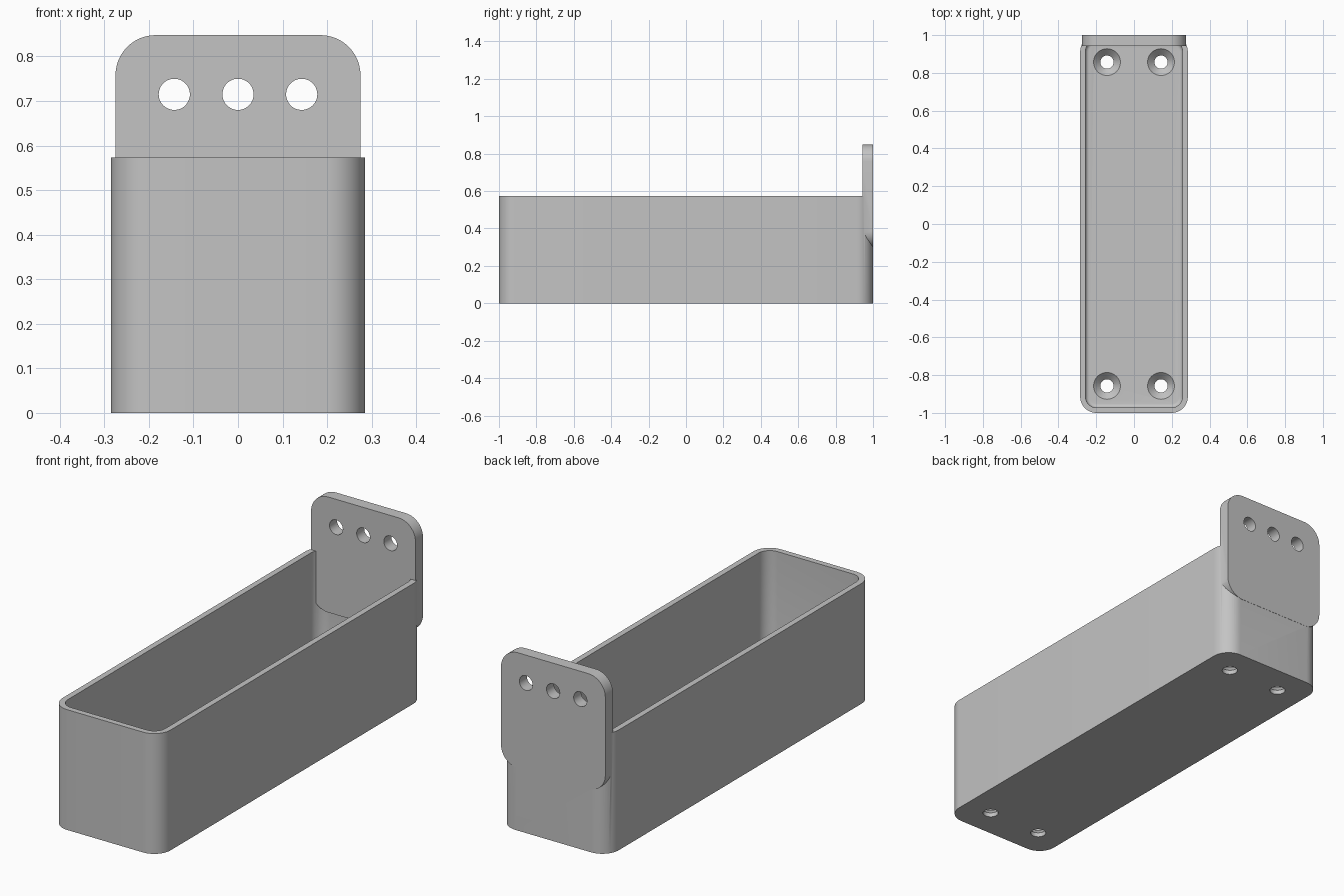
import bpy, bmesh, math
from mathutils import Matrix, Vector

cube = bpy.data.objects.get("Cube")
if cube:
    bpy.data.objects.remove(cube, do_unlink=True)

GREY = (0.55, 0.55, 0.55, 1)
mat = bpy.data.materials.new("plain grey")
mat.use_nodes = True
mat.diffuse_color = GREY
mat.node_tree.nodes["Principled BSDF"].inputs["Base Color"].default_value = GREY


def make_object(name, bm):
    bmesh.ops.recalc_face_normals(bm, faces=bm.faces)
    mesh = bpy.data.meshes.new(name)
    bm.to_mesh(mesh)
    bm.free()
    mesh.materials.append(mat)
    ob = bpy.data.objects.new(name, mesh)
    bpy.context.collection.objects.link(ob)
    return ob


def rounded_prism(name, size, centre, radius, axis, floor_fillet=0):
    """Block with the four edges along one axis rounded."""
    bm = bmesh.new()
    bmesh.ops.create_cube(bm, size=1)
    bmesh.ops.scale(bm, vec=size, verts=bm.verts)
    edges = [e for e in bm.edges
             if abs((e.verts[0].co - e.verts[1].co)[axis]) > 0.01]
    bmesh.ops.bevel(bm, geom=edges, offset=radius, segments=12,
                    profile=0.5, affect='EDGES')
    if floor_fillet:
        low = [e for e in bm.edges
               if all(v.co.z < -size[2] / 2 + 0.001 for v in e.verts)]
        bmesh.ops.bevel(bm, geom=low, offset=floor_fillet, segments=5,
                        profile=0.5, affect='EDGES')
    bmesh.ops.translate(bm, vec=centre, verts=bm.verts)
    return make_object(name, bm)


def cone_cutter(name, r1, r2, depth, centre, turn=0):
    bm = bmesh.new()
    bmesh.ops.create_cone(bm, cap_ends=True, segments=48, radius1=r1,
                          radius2=r2, depth=depth,
                          matrix=Matrix.Translation(centre)
                          @ Matrix.Rotation(turn, 4, 'X'))
    return make_object(name, bm)


def combine(target, other, operation):
    """Apply a boolean and discard the helper."""
    mod = target.modifiers.new("combine", 'BOOLEAN')
    mod.operation = operation
    mod.solver = 'EXACT'
    mod.object = other
    bpy.context.view_layer.update()
    graph = bpy.context.evaluated_depsgraph_get()
    mesh = bpy.data.meshes.new_from_object(target.evaluated_get(graph))
    target.modifiers.clear()
    target.data = mesh
    bpy.data.objects.remove(other, do_unlink=True)


HEIGHT, WALL, FLOOR = 0.573, 0.028, 0.057

# Open tray with rounded corners and a filleted floor
tray = rounded_prism("wall_tray", (0.57, 1.999, HEIGHT),
                     (0, -0.0005, HEIGHT / 2), 0.086, 2)
cavity = rounded_prism("cavity", (0.57 - 2 * WALL, 2 - 2 * WALL, 0.8),
                       (0, 0, FLOOR + 0.4), 0.058, 2, 0.02)
combine(tray, cavity, 'DIFFERENCE')

# Mounting plate standing in the back wall
plate = rounded_prism("mounting_plate", (0.55, 0.057, 0.55),
                      (0, 0.9715, HEIGHT), 0.09, 1)
combine(tray, plate, 'UNION')

# Three holes through the plate
for x in (-0.143, 0, 0.143):
    combine(tray, cone_cutter("plate_hole", 0.035, 0.035, 0.3,
                              (x, 0.97, 0.715), math.pi / 2), 'DIFFERENCE')

# Four countersunk screw holes in the floor
for x in (-0.143, 0.143):
    for y in (-0.857, 0.857):
        combine(tray, cone_cutter("screw_hole", 0.035, 0.035, 0.2,
                                  (x, y, 0.03)), 'DIFFERENCE')
        combine(tray, cone_cutter("countersink", 0.034, 0.072, 0.038,
                                  (x, y, FLOOR - 0.018)), 'DIFFERENCE')

# Smooth the rounded surfaces and keep the edges sharp
bpy.ops.object.select_all(action='DESELECT')
tray.select_set(True)
bpy.context.view_layer.objects.active = tray
bpy.ops.object.shade_smooth_by_angle(angle=math.radians(30))
